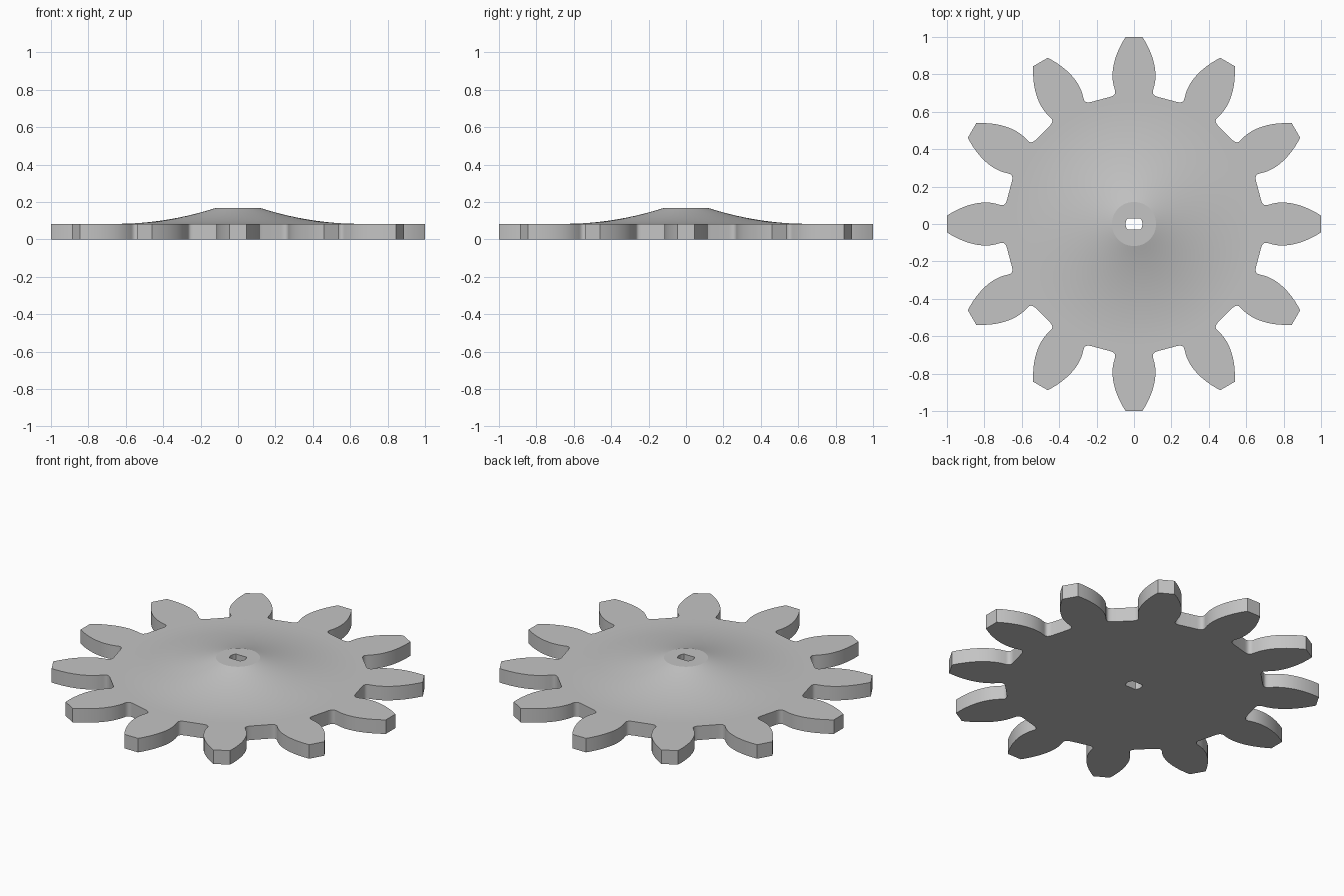
import bpy, bmesh, math
from mathutils import Vector
from mathutils.geometry import interpolate_bezier

if "Cube" in bpy.data.objects:
    bpy.data.objects.remove(bpy.data.objects["Cube"])

TEETH, SEGS = 12, 96
PLATE_Z, CAP_Z = 0.083, 0.168
CAP_R, DOME_R = 0.118, 0.65

grey = bpy.data.materials.new("light_grey")
grey.diffuse_color = (0.55, 0.55, 0.55, 1)
grey.use_nodes = True
grey.node_tree.nodes["Principled BSDF"].inputs["Base Color"].default_value = grey.diffuse_color


def curve(points, n):
    return interpolate_bezier(*[Vector(p) for p in points], n)


# Half tooth: curved flank from tip to waist, then root fillet
flank = curve([(0.045, 1.0), (0.09, 0.93), (0.138, 0.82), (0.103, 0.72)], 14)
fillet = curve([(0.103, 0.72), (0.0965, 0.70), (0.101, 0.687), (0.13, 0.679)], 12)
half = [(p.x, p.y) for p in flank + fillet[1:]]
tooth = [(-x, y) for x, y in reversed(half)] + half

# Full gear outline
outline = []
for i in range(TEETH):
    a = -2 * math.pi * i / TEETH
    c, s = math.cos(a), math.sin(a)
    outline += [(x * c - y * s, x * s + y * c) for x, y in tooth]

bm = bmesh.new()


def ring(points, z):
    vs = [bm.verts.new((x, y, z)) for x, y in points]
    for i, v in enumerate(vs):
        bm.edges.new((v, vs[(i + 1) % len(vs)]))
    return vs


def circle(r, flat=1.0):
    angles = [2 * math.pi * i / SEGS for i in range(SEGS)]
    return [(r * math.cos(a), max(-flat, min(flat, r * math.sin(a)))) for a in angles]


def skin(a, b):
    n = len(a)
    for i in range(n):
        j = (i + 1) % n
        bm.faces.new((a[i], a[j], b[j], b[i]))


def fill_between(a, b):
    edges = [bm.edges.get((r[i], r[(i + 1) % len(r)])) for r in (a, b) for i in range(len(r))]
    bmesh.ops.triangle_fill(bm, edges=edges, use_beauty=True, normal=(0, 0, 1))


# Toothed rim wall
low, high = ring(outline, 0), ring(outline, PLATE_Z)
skin(low, high)

# Shaft hole with two flats
hole = circle(0.045, 0.03)
hole_low, hole_high = ring(hole, 0), ring(hole, CAP_Z)
skin(hole_low, hole_high)

# Flat cap and concave dome sweeping down to the plate
prev = hole_high
STEPS = 14
for k in range(STEPS + 1):
    t = k / STEPS
    r = CAP_R + (DOME_R - CAP_R) * t
    z = PLATE_Z + (CAP_Z - PLATE_Z) * (1 - t) ** 2
    cur = ring(circle(r), z)
    skin(prev, cur)
    prev = cur

# Flat tooth tops and underside
fill_between(prev, high)
fill_between(low, hole_low)
bmesh.ops.recalc_face_normals(bm, faces=bm.faces[:])

mesh = bpy.data.meshes.new("gear")
bm.to_mesh(mesh)
bm.free()
mesh.materials.append(grey)
gear = bpy.data.objects.new("gear", mesh)
bpy.context.collection.objects.link(gear)
bpy.context.view_layer.objects.active = gear
gear.select_set(True)
bpy.ops.object.shade_smooth_by_angle(angle=math.radians(16))
